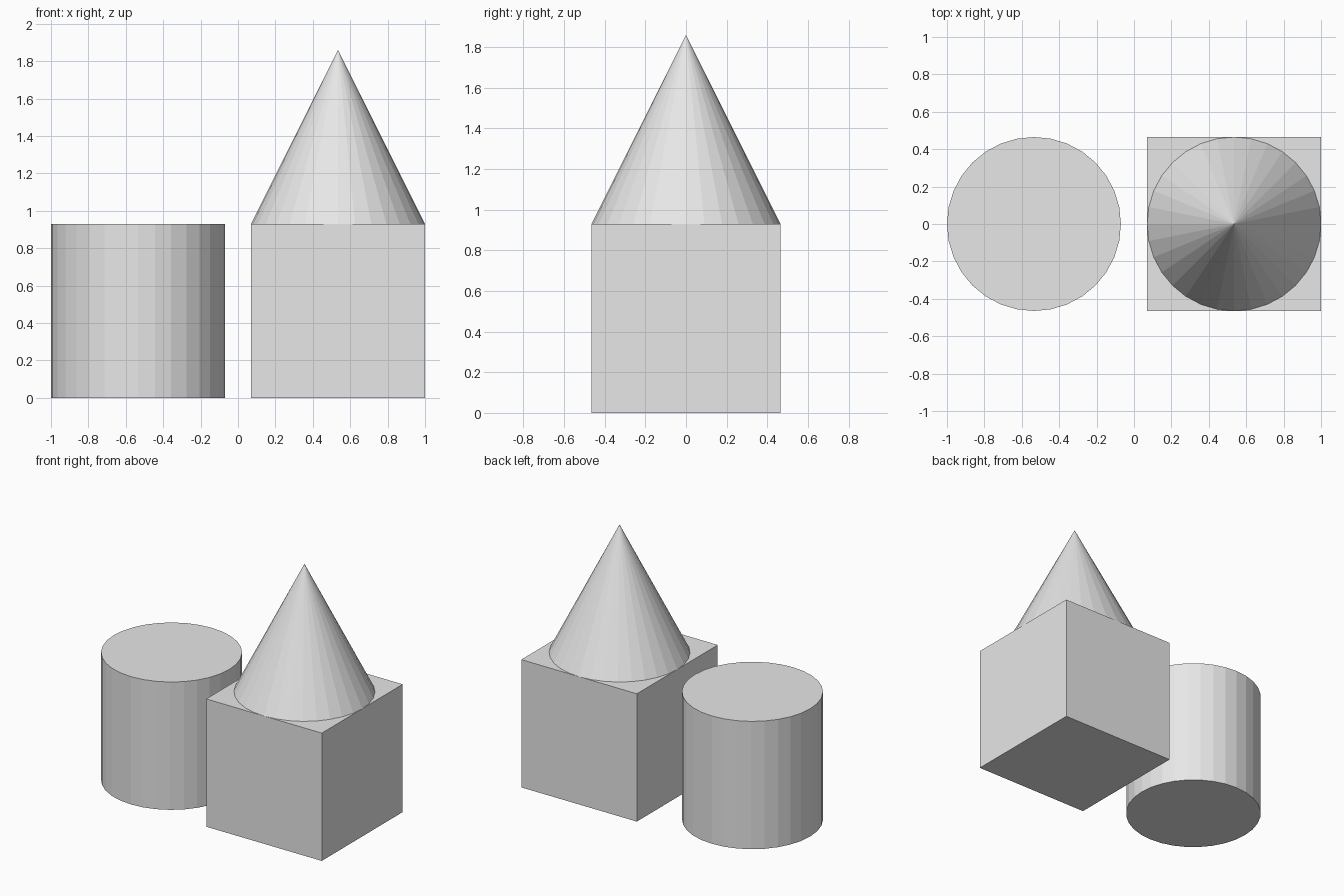
import bpy

default_cube = bpy.data.objects.get("Cube")
if default_cube:
    bpy.data.objects.remove(default_cube, do_unlink=True)

SIZE = 0.93            # width and height shared by all three solids
RADIUS = SIZE / 2
OFFSET = 1 - RADIUS    # sideways distance of each stack from the centre
SIDES = 32

grey = bpy.data.materials.new("light_grey")
grey.use_nodes = True
colour = (0.8, 0.8, 0.8, 1)
grey.diffuse_color = colour
grey.node_tree.nodes["Principled BSDF"].inputs["Base Color"].default_value = colour


def finish(name):
    """Name the newly added solid and give it the shared material."""
    part = bpy.context.object
    part.name = part.data.name = name
    part.data.materials.append(grey)


# Square block on the model's left
bpy.ops.mesh.primitive_cube_add(size=SIZE, location=(OFFSET, 0, RADIUS))
finish("square_block")

# Cone standing on the block
bpy.ops.mesh.primitive_cone_add(vertices=SIDES, radius1=RADIUS, radius2=0, depth=SIZE,
                                location=(OFFSET, 0, SIZE + RADIUS))
finish("cone_block")

# Round block on the model's right
bpy.ops.mesh.primitive_cylinder_add(vertices=SIDES, radius=RADIUS, depth=SIZE,
                                    location=(-OFFSET, 0, RADIUS))
finish("round_block")
